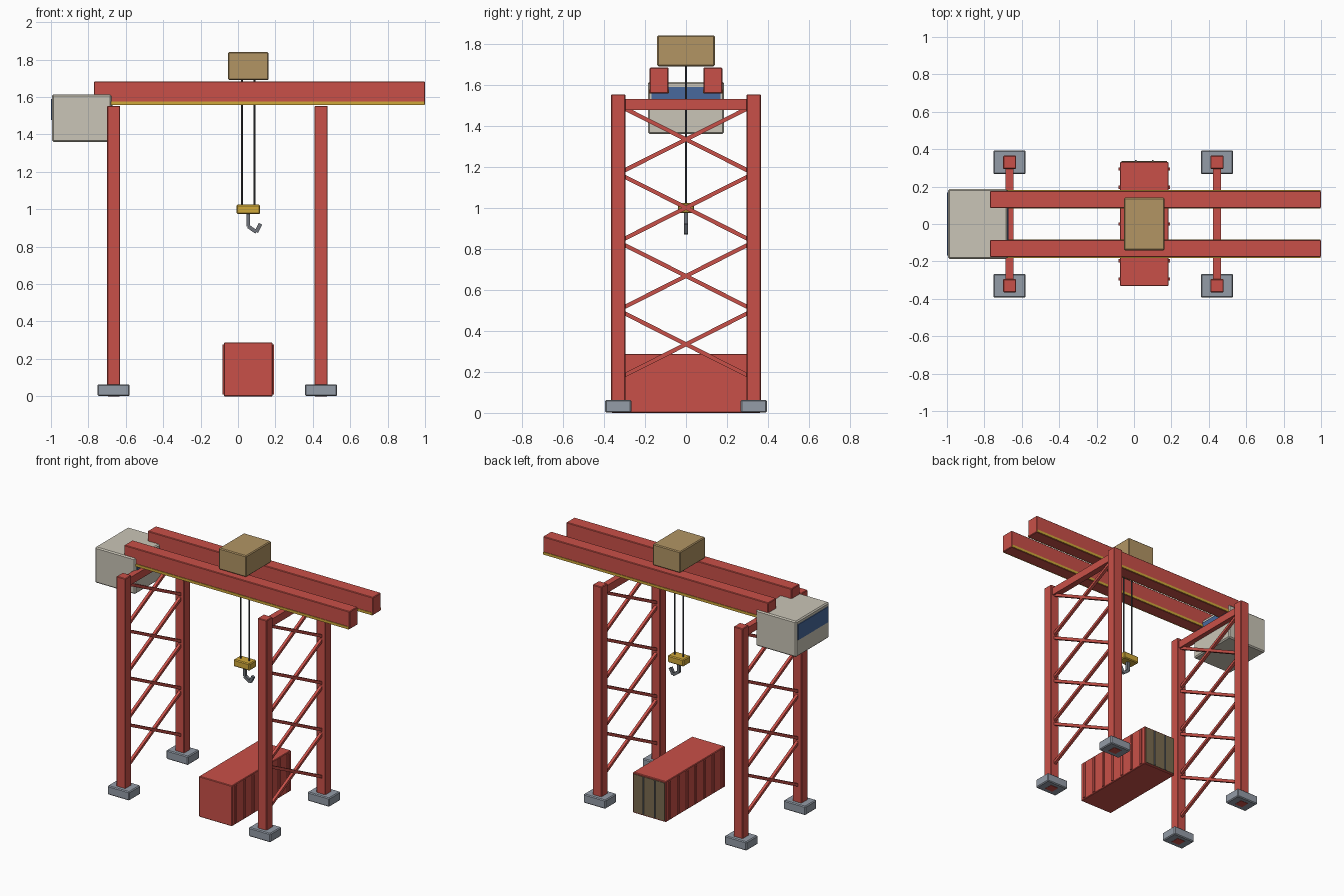
import bpy, bmesh, math
from mathutils import Vector

if "Cube" in bpy.data.objects:
    bpy.data.objects.remove(bpy.data.objects["Cube"])


def mat(name, rgb):
    m = bpy.data.materials.new(name)
    lin = [((c / 255 + 0.055) / 1.055) ** 2.4 for c in rgb]
    m.diffuse_color = (*lin, 1)
    m.use_nodes = True
    m.node_tree.nodes["Principled BSDF"].inputs["Base Color"].default_value = m.diffuse_color
    return m


RED = mat("painted red", (201, 80, 72))
GREY = mat("foot grey", (148, 156, 167))
CREAM = mat("cab cream", (202, 197, 183))
BLUE = mat("window blue", (72, 105, 156))
TAN = mat("trolley tan", (178, 149, 100))
YELLOW = mat("safety yellow", (208, 168, 58))
DARK = mat("cable dark grey", (66, 68, 73))
STEEL = mat("hook steel", (112, 116, 123))
DOOR = mat("door brown", (122, 107, 80))


def finish(name, bm, material):
    me = bpy.data.meshes.new(name)
    bm.to_mesh(me)
    bm.free()
    me.materials.append(material)
    ob = bpy.data.objects.new(name, me)
    bpy.context.collection.objects.link(ob)
    return ob


def box(name, xs, ys, zs, material, bevel=0.0):
    """Box from (min, max) ranges on each axis."""
    bm = bmesh.new()
    bmesh.ops.create_cube(bm, size=1)
    for v in bm.verts:
        for i, (a, b) in enumerate((xs, ys, zs)):
            v.co[i] = a if v.co[i] < 0 else b
    ob = finish(name, bm, material)
    if bevel:
        mod = ob.modifiers.new("edge", "BEVEL")
        mod.width, mod.segments = bevel, 1
    return ob


def bar(name, p, q, size, material, sides=4):
    """Straight bar between two points."""
    p, q = Vector(p), Vector(q)
    d = q - p
    r = size / 2 / math.cos(math.pi / sides)
    bm = bmesh.new()
    bmesh.ops.create_cone(bm, cap_ends=True, segments=sides, radius1=r, radius2=r, depth=d.length)
    if sides == 4:
        for v in bm.verts:  # square up to the axes
            v.co.x = math.copysign(size / 2, v.co.x + v.co.y + 1e-9)
        corners = [(-1, -1), (1, -1), (1, 1), (-1, 1)]
        bm.clear()
        rings = [[bm.verts.new((x * size / 2, y * size / 2, z * d.length / 2)) for x, y in corners]
                 for z in (-1, 1)]
        bm.faces.new(rings[0][::-1])
        bm.faces.new(rings[1])
        for i in range(4):
            j = (i + 1) % 4
            bm.faces.new((rings[0][i], rings[0][j], rings[1][j], rings[1][i]))
    ob = finish(name, bm, material)
    # keep the section's x or y side aligned with the plane of the bar
    ob.rotation_euler = d.to_track_quat("Z", "X" if abs(d.x) < 1e-6 else "Y").to_euler()
    ob.location = (p + q) / 2
    return ob


# Two portal frames: legs, feet, top tie and X bracing
for side, x in (("left", -0.665), ("right", 0.444)):
    for end, y in (("front", -0.33), ("back", 0.33)):
        box(f"{side}_{end}_leg", (x - 0.035, x + 0.035), (y - 0.035, y + 0.035), (0, 1.553), RED, 0.004)
        box(f"{side}_{end}_foot", (x - 0.086, x + 0.086), (y - 0.064, y + 0.064), (0.001, 0.064), GREY, 0.006)
    box(f"{side}_cross_beam", (x - 0.022, x + 0.022), (-0.32, 0.32), (1.476, 1.53), RED)
    for i in range(4):
        z0, z1 = 0.168 + i * 0.333, 0.168 + (i + 1) * 0.333
        bar(f"{side}_brace_up_{i}", (x, -0.33, z0), (x, 0.33, z1), 0.02, RED)
        bar(f"{side}_brace_down_{i}", (x, -0.33, z1), (x, 0.33, z0), 0.02, RED)

# Twin girders with yellow edge stripes
for end, s in (("front", -1), ("back", 1)):
    ys = sorted((s * 0.085, s * 0.177))
    box(f"{end}_girder", (-0.77, 1.0), ys, (1.557, 1.684), RED, 0.004)
    for part, a, b in (("outer", 0.176, 0.181), ("inner", 0.082, 0.086)):
        box(f"{end}_{part}_stripe", (-0.766, 0.996), sorted((s * a, s * b)), (1.558, 1.576), YELLOW)

# Operator cab with a window at each end
box("cab", (-0.995, -0.677), (-0.186, 0.186), (1.36, 1.614), CREAM, 0.008)
for name, xs in (("outer_window", (-1.0, -0.994)), ("inner_window", (-0.678, -0.671))):
    box(name, xs, (-0.168, 0.168), (1.478, 1.588), BLUE)

# Trolley, cables, hook block and hook
CX = 0.055
box("trolley", (CX - 0.108, CX + 0.108), (-0.141, 0.141), (1.69, 1.841), TAN, 0.006)
for i, x in enumerate((CX - 0.034, CX + 0.034)):
    bar(f"cable_{i}", (x, 0, 1.0), (x, 0, 1.7), 0.01, DARK, 8)
box("hook_block", (CX - 0.063, CX + 0.063), (-0.04, 0.04), (0.974, 1.024), YELLOW, 0.006)
hook = [(CX, 0, 0.98), (CX, 0, 0.908), (0.098, 0, 0.878), (0.12, 0, 0.922)]
for i in range(3):
    bar(f"hook_{i}", hook[i], hook[i + 1], 0.02, STEEL)

# Cargo container with side ribs and rear doors
box("container", (CX - 0.13, CX + 0.13), (-0.332, 0.332), (0, 0.288), RED, 0.004)
for s in (-1, 1):
    for i in range(-3, 4):
        xs = sorted((CX + s * 0.128, CX + s * 0.137))
        box(f"container_rib_{i + 3}", xs, (i * 0.098 - 0.009, i * 0.098 + 0.009), (0.01, 0.278), RED)
box("container_door", (CX - 0.122, CX + 0.122), (0.331, 0.336), (0.01, 0.278), DOOR)
for i, x in enumerate((CX - 0.045, CX + 0.045)):
    bar(f"door_rod_{i}", (x, 0.337, 0.014), (x, 0.337, 0.274), 0.01, STEEL, 8)
